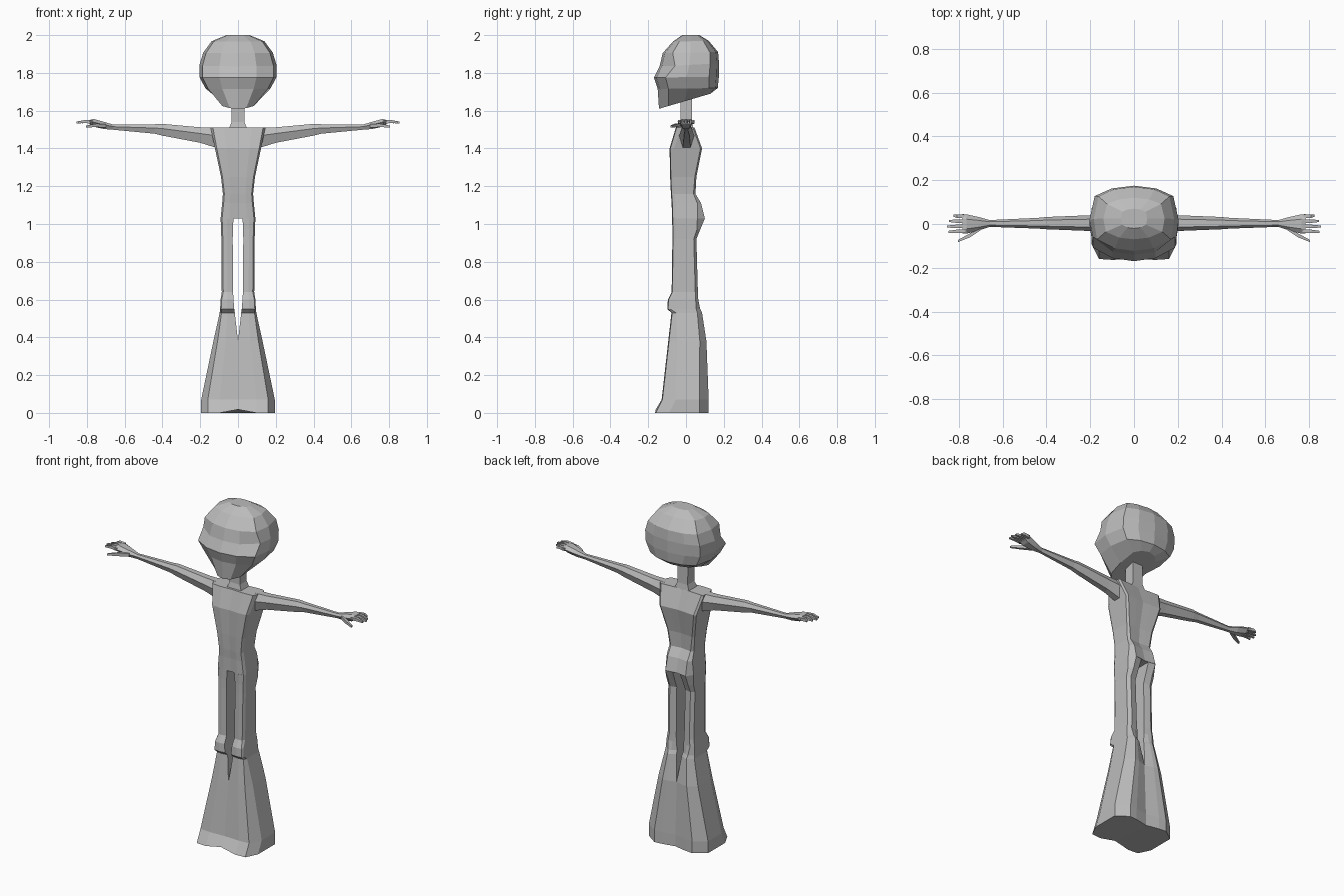
import bpy, bmesh, math
from mathutils import Vector

GREY = bpy.data.materials.new("plain grey")
GREY.diffuse_color = (0.5, 0.5, 0.5, 1)


def loft(name, rings, mirror=False, caps=True, half=False):
    """Skin a list of equal-length point rings; mirrored halves lose their inner wall."""
    bm = bmesh.new()
    vs = [[bm.verts.new(p) for p in r] for r in rings]
    n = len(rings[0])
    for a, b in zip(vs, vs[1:]):
        for i in range(n):
            j = (i + 1) % n
            bm.faces.new((a[i], a[j], b[j], b[i]))
    if caps:
        bm.faces.new(vs[0][::-1])
        bm.faces.new(vs[-1])
    if half:
        wall = [f for f in bm.faces if all(abs(v.co.x) < 1e-4 for v in f.verts)]
        bmesh.ops.delete(bm, geom=wall, context='FACES')
    if mirror:
        dup = bmesh.ops.duplicate(bm, geom=bm.verts[:] + bm.edges[:] + bm.faces[:])["geom"]
        for v in dup:
            if isinstance(v, bmesh.types.BMVert):
                v.co.x *= -1
        bmesh.ops.remove_doubles(bm, verts=bm.verts[:], dist=1e-4)
    bmesh.ops.recalc_face_normals(bm, faces=bm.faces[:])
    me = bpy.data.meshes.new(name)
    bm.to_mesh(me)
    bm.free()
    me.materials.append(GREY)
    ob = bpy.data.objects.new(name, me)
    bpy.context.collection.objects.link(ob)
    return ob


# Body and flared trousers: z, inner x, outer x, front y, back y, front chamfer, back chamfer
body = [
    (0.00, 0, 0.195, -0.160, 0.120, 0.035, 0.07),
    (0.07, 0, 0.195, -0.125, 0.120, 0.035, 0.07),
    (0.38, 0, 0.130, -0.090, 0.108, 0.022, 0.05),
    (0.53, 0.017, 0.097, -0.073, 0.085, 0.010, 0.035),
    (0.55, 0.020, 0.095, -0.095, 0.075, 0.006, 0.03),
    (0.60, 0.024, 0.092, -0.092, 0.065, 0.006, 0.02),
    (0.64, 0.026, 0.086, -0.072, 0.063, 0.008, 0.02),
    (0.92, 0.028, 0.088, -0.068, 0.055, 0.008, 0.02),
    (0.97, 0.027, 0.090, -0.068, 0.075, 0.008, 0.025),
    (1.03, 0.024, 0.092, -0.070, 0.100, 0.008, 0.025),
    (1.03, 0, 0.092, -0.070, 0.100, 0.008, 0.025),
    (1.11, 0, 0.084, -0.072, 0.080, 0.008, 0.02),
    (1.16, 0, 0.080, -0.076, 0.050, 0.008, 0.015),
    (1.25, 0, 0.090, -0.080, 0.055, 0.008, 0.012),
    (1.40, 0, 0.122, -0.083, 0.085, 0.010, 0.012),
    (1.51, 0, 0.145, -0.050, 0.045, 0.012, 0.012),
]
rings = []
for z, xi, xo, yf, yb, cf, cb in body:
    zc = z + (0.018 if z == 0 else 0)          # hem lifts at the centre
    mid = (xi + xo) / 2
    yb_side = min(yb - cb * 0.7, 0.06 if z > 0.5 and z < 1.2 else 1)
    rings.append([(xi, yf, zc), (mid, yf - 0.004, z), (xo - cf, yf, z),
                  (xo, yf + cf * 2, z), (xo, yb_side, z),
                  (xo - cb, yb, z), (mid * 0.8, yb - 0.004, z),
                  (xi, yb - (0.02 if z < 0.6 else 0.008), z)])
loft("body_and_trousers", rings, mirror=True, half=True)


# Neck, flaring into the shoulders
def box(z, hx, y0, y1):
    return [(-hx, y0, z), (hx, y0, z), (hx, y1, z), (-hx, y1, z)]


loft("neck", [box(1.50, 0.05, -0.04, 0.04), box(1.54, 0.034, -0.03, 0.033),
              box(1.70, 0.034, -0.03, 0.03)])

# Head: front z, back z, half width, front y, back y, eye socket depth
head = [
    (1.610, 1.690, 0.090, -0.143, 0.130, 0),
    (1.715, 1.720, 0.172, -0.150, 0.168, 0),
    (1.775, 1.780, 0.204, -0.170, 0.174, 0),
    (1.835, 1.850, 0.204, -0.140, 0.175, 0.025),
    (1.905, 1.910, 0.184, -0.123, 0.170, 0),
    (1.965, 1.970, 0.140, -0.070, 0.120, 0),
    (2.000, 2.000, 0.060, -0.020, 0.070, 0),
]
outline = [(0, 0), (0.48, 0.04), (0.92, 0.18), (1, 0.5), (0.88, 0.85), (0.5, 0.96), (0, 1)]
rings = []
for zf, zb, w, yf, yb, s in head:
    right = [(w * u, yf + (yb - yf) * t + (s if i == 2 else 0), zf + (zb - zf) * t)
             for i, (u, t) in enumerate(outline)]
    rings.append(right + [(-x, y, z) for x, y, z in right[-2:0:-1]])
loft("head", rings)


# Arms: x, bottom z, top z, front y, back y
arm = [
    (0.120, 1.405, 1.510, -0.038, 0.045),
    (0.200, 1.430, 1.512, -0.032, 0.040),
    (0.400, 1.468, 1.530, -0.024, 0.032),
    (0.440, 1.478, 1.528, -0.021, 0.028),
    (0.660, 1.499, 1.526, -0.013, 0.018),
    (0.710, 1.503, 1.541, -0.030, 0.032),
    (0.765, 1.515, 1.556, -0.044, 0.044),
    (0.785, 1.527, 1.551, -0.044, 0.045),
]
rings = []
for x, z0, z1, y0, y1 in arm:
    zm, ym, q = z0 + (z1 - z0) * 0.6, (y0 + y1) / 2, (y1 - y0) * 0.25
    rings.append([(x, ym - q, z0), (x, y0, zm), (x, ym - q, z1),
                  (x, ym + q, z1), (x, y1, zm), (x, ym + q, z0)])
loft("arms", rings, mirror=True)


# Fingers and thumb: tapered square rods through three points
def finger(name, pts, r):
    out = []
    for p, k in zip(pts, (1, 0.9, 0.5)):
        x, y, z = p
        out.append([(x, y - r * k, z - r * k), (x, y + r * k, z - r * k),
                    (x, y + r * k, z + r * k), (x, y - r * k, z + r * k)])
    loft(name, out, mirror=True)


for i, (y, tip) in enumerate([(-0.034, 0.848), (-0.011, 0.855), (0.013, 0.845), (0.036, 0.825)]):
    finger(f"finger_{i + 1}", [(0.77, y * 0.95, 1.539), (0.81, y, 1.543), (tip, y * 1.05, 1.537)], 0.009)
finger("thumb", [(0.700, -0.018, 1.520), (0.750, -0.052, 1.522), (0.805, -0.078, 1.516)], 0.010)
